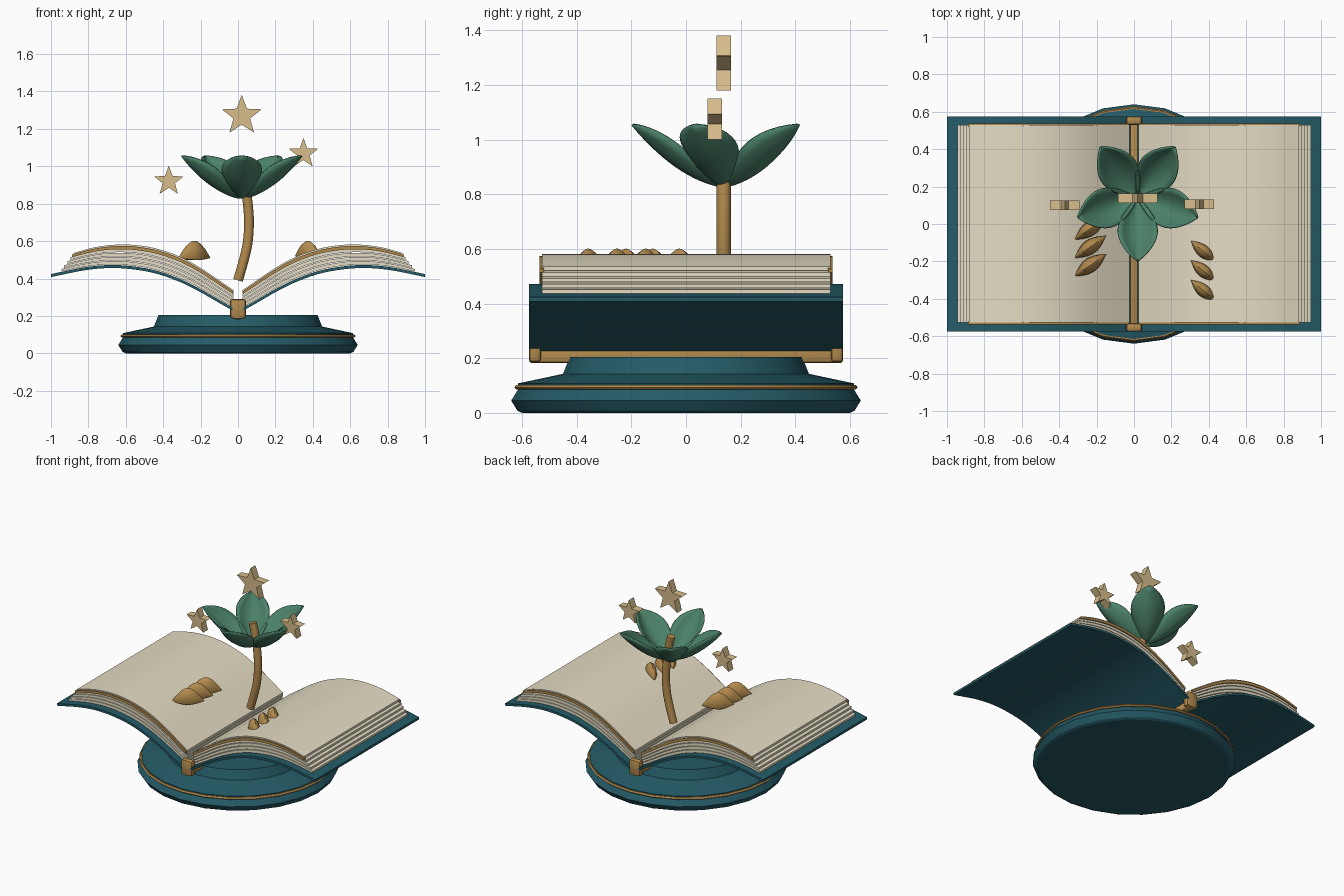
import bpy, bmesh, math
from mathutils import Vector, Matrix

if "Cube" in bpy.data.objects:
    bpy.data.objects.remove(bpy.data.objects["Cube"])


def material(name, rgb):
    m = bpy.data.materials.new(name)
    m.diffuse_color = (*rgb, 1)
    m.use_nodes = True
    m.node_tree.nodes["Principled BSDF"].inputs["Base Color"].default_value = m.diffuse_color
    return m


TEAL = material("deep teal", (0.018, 0.105, 0.135))
GOLD = material("antique gold", (0.45, 0.255, 0.075))
PAPER = material("cream paper", (0.78, 0.72, 0.55))
GREEN = material("leaf green", (0.07, 0.22, 0.14))
STAR = material("pale gold", (0.68, 0.51, 0.26))


def finish(name, bm, mat, angle=35):
    bmesh.ops.recalc_face_normals(bm, faces=bm.faces)
    me = bpy.data.meshes.new(name)
    bm.to_mesh(me)
    bm.free()
    ob = bpy.data.objects.new(name, me)
    bpy.context.collection.objects.link(ob)
    me.materials.append(mat)
    bpy.ops.object.select_all(action='DESELECT')
    ob.select_set(True)
    bpy.context.view_layer.objects.active = ob
    if angle:
        bpy.ops.object.shade_smooth_by_angle(angle=math.radians(angle))
    return ob


def bridge(bm, rings, closed=True, caps=False):
    """Joins rings of vertices with quads."""
    n = len(rings[0])
    for a, b in zip(rings, rings[1:]):
        for i in range(n if closed else n - 1):
            j = (i + 1) % n
            bm.faces.new((a[i], a[j], b[j], b[i]))
    if caps:
        bm.faces.new(rings[0])
        bm.faces.new(rings[-1])


def lathe(name, profile, mat, n=24):
    bm = bmesh.new()
    rings = [[bm.verts.new((r * math.cos(2 * math.pi * i / n),
                            r * math.sin(2 * math.pi * i / n), z))
              for i in range(n)] for r, z in profile]
    bridge(bm, rings, caps=True)
    return finish(name, bm, mat, 25)


def box(name, size, loc, mat, bevel=0.012):
    bm = bmesh.new()
    bmesh.ops.create_cube(bm, size=1, matrix=Matrix.Translation(loc) @ Matrix.Diagonal((*size, 1)))
    bmesh.ops.bevel(bm, geom=bm.edges[:], offset=bevel, segments=2, affect='EDGES', profile=0.5)
    return finish(name, bm, mat)


def curve_z(pts, x):
    """Smooth height along a list of (x, z) points."""
    i = max(k for k in range(len(pts) - 1) if k == 0 or pts[k][0] <= x)

    def slope(k):
        a, b = pts[max(k - 1, 0)], pts[min(k + 1, len(pts) - 1)]
        return (b[1] - a[1]) / (b[0] - a[0])
    (x0, z0), (x1, z1) = pts[i], pts[i + 1]
    h = x1 - x0
    t = (x - x0) / h
    return ((2*t**3 - 3*t*t + 1) * z0 + (t**3 - 2*t*t + t) * h * slope(i)
            + (3*t*t - 2*t**3) * z1 + (t**3 - t*t) * h * slope(i + 1))


COVER = [(0.02, 0.24), (0.1, 0.285), (0.2, 0.343), (0.3, 0.393), (0.4, 0.431),
         (0.5, 0.456), (0.65, 0.472), (0.8, 0.463), (1.0, 0.424)]
TOP = [(0.02, 0.335), (0.1, 0.39), (0.2, 0.457), (0.3, 0.512), (0.4, 0.55),
       (0.5, 0.573), (0.62, 0.582), (0.75, 0.57), (0.88, 0.536), (1.0, 0.495)]


def height(x, f):
    """f = 0 on the cover, f = 1 on the top page."""
    return curve_z(COVER, x) * (1 - f) + curve_z(TOP, x) * f


def sheet(name, side, low, high, x0, x1, y0, y1, mat, n=24):
    bm = bmesh.new()
    rings = []
    for i in range(n + 1):
        x = x0 + (x1 - x0) * i / n
        rings.append([bm.verts.new((side * x, y, z)) for y, z in
                      ((y0, low(x)), (y1, low(x)), (y1, high(x)), (y0, high(x)))])
    bridge(bm, rings, caps=True)
    return finish(name, bm, mat)


# Round stand with gold rim
lathe("stand", [(0.6, 0), (0.617, 0.008), (0.64, 0.045), (0.615, 0.085), (0.615, 0.108),
                (0.45, 0.143), (0.425, 0.205)], TEAL)
lathe("stand_rim", [(0.60, 0.086), (0.622, 0.086), (0.629, 0.093), (0.622, 0.102),
                    (0.60, 0.102)], GOLD)

# Spine rod with end caps
box("spine", (0.052, 1.15, 0.06), (0, 0, 0.212), GOLD)
for s in (-1, 1):
    box("spine_cap", (0.085, 0.045, 0.105), (0, s * 0.553, 0.238), GOLD, 0.014)

# Covers, stacked page blocks and gilt trim on both halves
EDGES = [0.945, 0.93, 0.912, 0.895, 0.88]
for side, word in ((-1, "left"), (1, "right")):
    sheet(word + "_cover", side, lambda x: height(x, 0) - 0.016, lambda x: height(x, 0),
          0.02, 1.0, -0.575, 0.575, TEAL)
    for k, end in enumerate(EDGES):
        sheet(f"{word}_pages_{k + 1}", side, lambda x: height(x, k / 5 + 0.03),
              lambda x: height(x, (k + 1) / 5), 0.024, end, -0.527, 0.529, PAPER)
    for s in (-1, 1):
        sheet(word + "_page_trim", side, lambda x: height(x, 0.77), lambda x: height(x, 0.93),
              0.026, 0.888, s * 0.52, s * 0.537, GOLD)

# Curved stem
bm = bmesh.new()
path = [(0.39, 0.0), (0.48, 0.026), (0.58, 0.05), (0.7, 0.059), (0.82, 0.05),
        (0.92, 0.034), (0.99, 0.018)]
rings = []
for i in range(17):
    z = 0.39 + 0.6 * i / 16
    x = curve_z(path, z)
    dx = (curve_z(path, z + 0.002) - curve_z(path, z - 0.002)) / 0.004
    u = Vector((1, 0, -dx)).normalized()
    rings.append([bm.verts.new(Vector((x, 0.138, z)) + 0.026 * (
        u * math.cos(a) + Vector((0, 1, 0)) * math.sin(a)))
        for a in (2 * math.pi * j / 12 for j in range(12))])
bridge(bm, rings, caps=True)
finish("stem", bm, GOLD)

# Cupped flower petals
for k in range(5):
    bm = bmesh.new()
    rot = Matrix.Translation((0.02, 0.14, 0)) @ Matrix.Rotation(math.radians(-90 + 72 * k), 4, 'Z')
    rows, nu, nv = [], 14, 8
    for i in range(nu + 1):
        t = i / nu
        w = 0.104 * max(math.sin(math.pi * (0.07 + 0.93 * t) ** 1.2), 0.02) ** 0.8
        r = 0.02 + 0.315 * t
        z = 0.832 + 0.07 * t + 0.152 * t * t
        rows.append([])
        for j in range(nv + 1):
            v = 2 * j / nv - 1
            lift = 0.075 * (w / 0.104) * v * v
            rows[-1].append(bm.verts.new(rot @ Vector((r - lift * 0.15, w * v, z + lift))))
    bridge(bm, rows, closed=False)
    ob = finish(f"petal_{k + 1}", bm, GREEN, 50)
    mod = ob.modifiers.new("thickness", 'SOLIDIFY')
    mod.thickness = 0.01
    mod.offset = 0

# Floating five-pointed stars
for name, x, y, z, r in (("top_star", 0.02, 0.138, 1.27, 0.112),
                         ("left_star", -0.37, 0.1, 0.92, 0.083),
                         ("right_star", 0.35, 0.105, 1.068, 0.083)):
    bm = bmesh.new()
    rings = []
    for dy in (-0.026, 0.026):
        rings.append([])
        for i in range(10):
            q = r if i % 2 == 0 else r * 0.42
            a = math.pi * i / 5
            rings[-1].append(bm.verts.new((x + q * math.sin(a), y + dy, z + q * math.cos(a))))
    bridge(bm, rings, caps=True)
    finish(name, bm, STAR, 0)


# Pointed, domed leaves resting on the pages
def leaf(name, a, b, half_width, base, top):
    bm = bmesh.new()
    a, b = Vector((*a, base)), Vector((*b, base))
    across = (b - a).cross(Vector((0, 0, 1))).normalized()
    rings = []
    for i in range(11):
        t = i / 10
        s = max(math.sin(math.pi * t), 0.02)
        c = a.lerp(b, t)
        rings.append([bm.verts.new(c + across * half_width * s * math.cos(g)
                                   + Vector((0, 0, max(math.sin(g), -0.12) * (top - base) * s)))
                      for g in (2 * math.pi * j / 12 for j in range(12))])
    bridge(bm, rings, caps=True)
    finish(name, bm, GOLD, 45)


for k in range(3):
    y = -0.28 + 0.098 * k
    leaf(f"left_leaf_{k + 1}", (-0.318, y), (-0.148, y + 0.12), 0.04, 0.51, 0.602)
    y = -0.09 - 0.105 * k
    leaf(f"right_leaf_{k + 1}", (0.305, y), (0.443, y - 0.115), 0.036, 0.52, 0.602)
